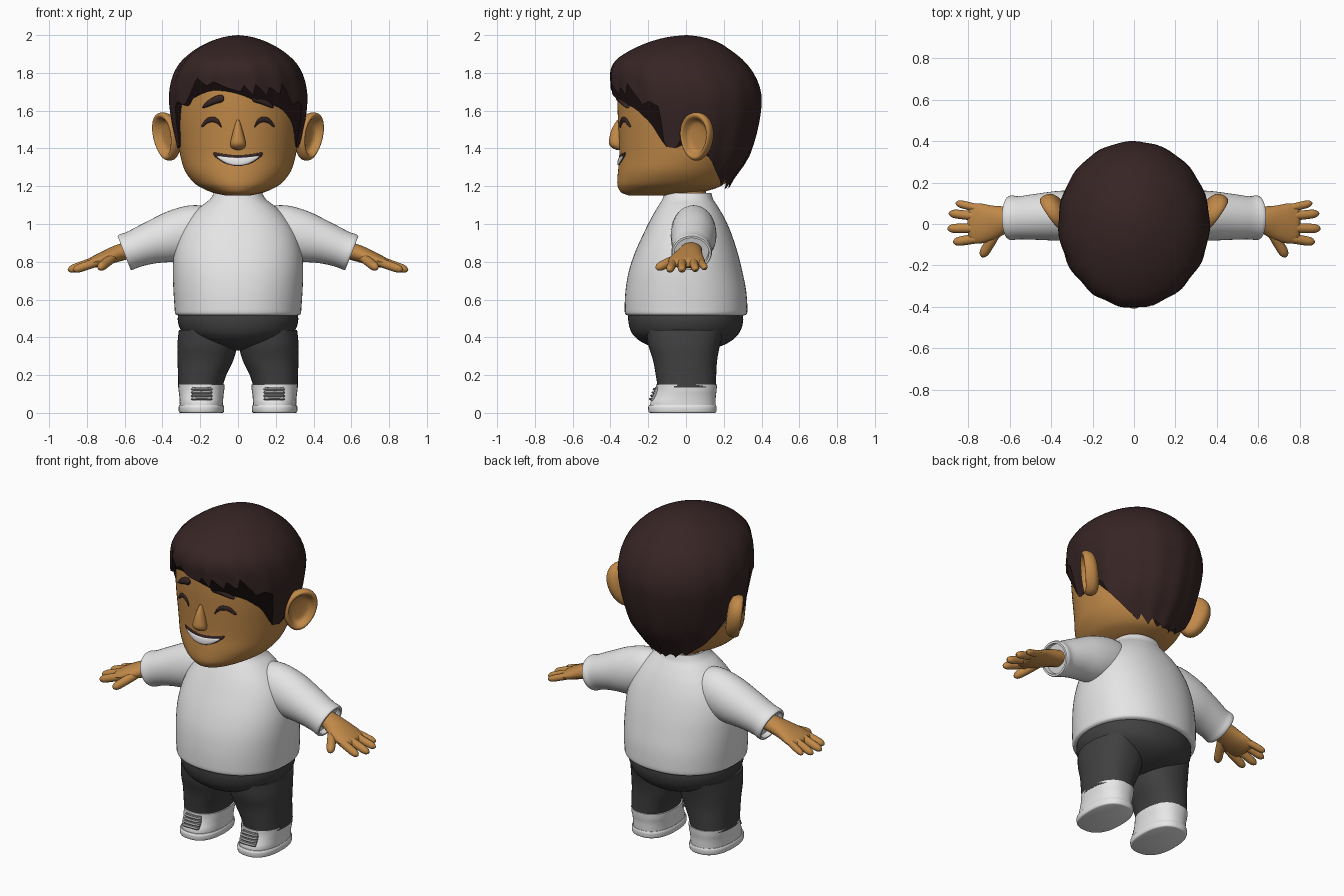
import bpy, bmesh, math
from mathutils import Vector

if "Cube" in bpy.data.objects:
    bpy.data.objects.remove(bpy.data.objects["Cube"])


def material(name, rgb):
    m = bpy.data.materials.new(name)
    m.diffuse_color = (*rgb, 1)
    m.use_nodes = True
    m.node_tree.nodes["Principled BSDF"].inputs["Base Color"].default_value = m.diffuse_color
    return m


SKIN = material("skin", (0.53, 0.25, 0.065))
HAIR = material("dark brown hair", (0.038, 0.018, 0.018))
SHIRT = material("shirt white", (0.78, 0.78, 0.78))
PANTS = material("charcoal cloth", (0.052, 0.052, 0.052))
SHOE = material("shoe white", (0.8, 0.8, 0.8))
LACE = material("lace grey", (0.36, 0.36, 0.36))
TEETH = material("teeth white", (0.85, 0.85, 0.85))


def smooth_rows(rows, steps=4):
    """Catmull-Rom resampling of a table of section values."""
    out = []
    for i in range(len(rows) - 1):
        quad = rows[max(i - 1, 0)], rows[i], rows[i + 1], rows[min(i + 2, len(rows) - 1)]
        for s in range(steps):
            t = s / steps
            out.append([b + 0.5 * t * (c - a + t * (2 * a - 5 * b + 4 * c - d + t * (3 * (b - c) + d - a)))
                        for a, b, c, d in zip(*quad)])
    return out + [list(rows[-1])]


def lookup(rows, z):
    """Linear interpolation in a table sorted by its first value."""
    if z <= rows[0][0]:
        return rows[0]
    for a, b in zip(rows, rows[1:]):
        if z <= b[0]:
            t = (z - a[0]) / max(b[0] - a[0], 1e-9)
            return [p + (q - p) * t for p, q in zip(a, b)]
    return rows[-1]


def skin_rings(name, rings, mat, mirror=False, recess=0, caps=True, solid=0, angle=40):
    """Joins equal rings of points into one surface."""
    bm = bmesh.new()
    loops = [[bm.verts.new(p) for p in r] for r in rings]
    n = len(loops[0])
    for a, b in zip(loops, loops[1:]):
        for i in range(n):
            bm.faces.new((a[i], a[(i + 1) % n], b[(i + 1) % n], b[i]))
    if caps:
        bm.faces.new(loops[0][::-1])
        end = bm.faces.new(loops[-1])
    bmesh.ops.recalc_face_normals(bm, faces=bm.faces[:])
    if recess:
        bmesh.ops.inset_individual(bm, faces=[end], thickness=0.012, depth=0)
        bmesh.ops.inset_individual(bm, faces=[end], thickness=0.001, depth=-recess)
    me = bpy.data.meshes.new(name)
    bm.to_mesh(me)
    bm.free()
    me.shade_smooth()
    me.set_sharp_from_angle(angle=math.radians(angle))
    me.materials.append(mat)
    ob = bpy.data.objects.new(name, me)
    bpy.context.collection.objects.link(ob)
    if solid:
        mod = ob.modifiers.new("thickness", "SOLIDIFY")
        mod.thickness, mod.offset = solid, -1
    if mirror:
        ob.modifiers.new("mirror", "MIRROR").use_mirror_merge = False
    return ob


def power(v, e):
    return math.copysign(abs(v) ** (2 / e), v)


def upright(name, rows, mat, cx=None, e=2, n=48, **kw):
    """Rows: height, half width, front y, back y, optional centre x."""
    rings = []
    for r in smooth_rows(rows):
        z, rx, yf, yb = r[:4]
        x0 = r[4] if len(r) > 4 else (cx or 0)
        rings.append([(x0 + rx * power(math.cos(a), e),
                       (yf + yb) / 2 + (yb - yf) / 2 * power(math.sin(a), e), z)
                      for a in (2 * math.pi * i / n for i in range(n))])
    return skin_rings(name, rings, mat, **kw)


def limb(name, rows, mat, n=24, **kw):
    """Rows: x, y, z, half width across, half thickness."""
    rows = smooth_rows(rows)
    rings = []
    for i, r in enumerate(rows):
        t = Vector(rows[min(i + 1, len(rows) - 1)][:3]) - Vector(rows[max(i - 1, 0)][:3])
        u = t.cross(Vector((0, 0, 1))).normalized()
        v = u.cross(t).normalized()
        rings.append([Vector(r[:3]) + u * r[3] * math.cos(a) + v * r[4] * math.sin(a)
                      for a in (2 * math.pi * k / n for k in range(n))])
    return skin_rings(name, rings, mat, mirror=True, **kw)


# Head and neck
HEAD = [(1.15, .06, -.30, -.10), (1.165, .13, -.34, .06), (1.19, .19, -.358, .16), (1.22, .235, -.364, .21),
        (1.28, .28, -.36, .25), (1.36, .305, -.352, .29), (1.45, .32, -.355, .32), (1.55, .333, -.36, .34),
        (1.65, .335, -.363, .35), (1.75, .325, -.355, .34), (1.84, .27, -.30, .28), (1.92, .15, -.18, .15)]
upright("head", HEAD, SKIN, n=64)
upright("neck", [(1.08, .105, -.09, .11), (1.14, .103, -.09, .105), (1.2, .105, -.09, .11)], SKIN)
FACE = smooth_rows(HEAD)


def face_y(x, z):
    _, rx, yf, yb = lookup(FACE, z)
    return (yf + yb) / 2 - (yb - yf) / 2 * math.sqrt(max(0, 1 - (x / rx) ** 2))


def face_part(name, rows, mat, depth, lift=0, **kw):
    """Rows: x, centre z, half height; a lens lying on the face."""
    rings = []
    for x, z, h in smooth_rows(rows, 6):
        ring = []
        for k in range(16):
            a = math.pi * k / 8
            zz = z + h * math.cos(a)
            ring.append((x, face_y(x, zz) - lift - depth * math.sin(a), zz))
        rings.append(ring)
    skin_rings(name, rings, mat, **kw)


face_part("closed_eye", [(.088, 1.515, .004), (.1, 1.535, .012), (.12, 1.55, .014), (.142, 1.553, .014),
                         (.165, 1.545, .014), (.182, 1.528, .012), (.194, 1.517, .004)], HAIR, .009, mirror=True)
face_part("eyebrow", [(.074, 1.665, .006), (.085, 1.664, .019), (.115, 1.658, .021), (.15, 1.642, .018),
                      (.175, 1.627, .012), (.188, 1.617, .004)], HAIR, .018, mirror=True)
SMILE = [-1, -.9, -.6, -.3, 0, .3, .6, .9, 1]
face_part("mouth", [(.132 * s, 1.336 + .037 * s * s, .004 + .025 * (1 - s * s) ** .7) for s in SMILE], HAIR, .004)
face_part("teeth", [(.112 * s, 1.331 + .027 * s * s, .002 + .018 * (1 - s * s) ** .7) for s in SMILE], TEETH, .005, .003)
upright("nose", [(1.393, .014, -.37, -.33), (1.403, .034, -.39, -.33), (1.425, .041, -.408, -.33),
                 (1.46, .034, -.405, -.33), (1.505, .022, -.392, -.33), (1.55, .008, -.365, -.34)], SKIN, n=24)

# Ears: a domed back, a rolled rim and a hollow bowl
normal = Vector((math.cos(.6), -math.sin(.6), 0))
across = Vector((math.sin(.6), math.cos(.6), 0))
rings = []
for rad, d in smooth_rows([(.15, -.052), (.6, -.048), (.9, -.03), (1, 0), (.95, .025), (.82, .027),
                           (.7, .008), (.55, -.008), (.15, -.012)], 3):
    ring = []
    for k in range(40):
        a = 2 * math.pi * k / 40
        s, h = rad * math.cos(a), rad * math.sin(a)
        ring.append(Vector((.378 + .018 * h, .058, 1.463 + .128 * h)) + normal * d + across * s * .095 * (1 + .15 * h))
    rings.append(ring)
skin_rings("ear", rings, SKIN, mirror=True, angle=60)

# Hair: a cap whose lower edge follows the hairline (angle from the front, height)
CAP = smooth_rows([(1.17, .20, -.3, .215), (1.25, .26, -.33, .26), (1.34, .305, -.36, .325), (1.45, .332, -.375, .365),
                   (1.56, .355, -.385, .39), (1.66, .366, -.392, .40), (1.74, .358, -.40, .385), (1.81, .335, -.402, .35),
                   (1.87, .293, -.37, .30), (1.925, .225, -.285, .23), (1.965, .15, -.19, .165),
                   (1.99, .075, -.095, .085), (2.0, .004, 0, .01)])
FRINGE = [(-52, 1.62), (-44, 1.69), (-38, 1.775), (-27, 1.73), (-22, 1.755), (-9, 1.72), (2, 1.70), (5, 1.735),
          (13, 1.68), (15, 1.74), (25, 1.68), (28, 1.73), (37, 1.68), (40, 1.745), (46, 1.69), (52, 1.64)]
SIDE = [(52, 1.63), (60, 1.65), (68, 1.62), (73, 1.41), (84, 1.40), (87, 1.47), (106, 1.43), (112, 1.36), (121, 1.31),
        (134, 1.25), (146, 1.20), (150, 1.235), (160, 1.185), (164, 1.22), (175, 1.185), (180, 1.20)]
COLS, ROWS = 144, 22
rings = []
for j in range(ROWS + 1):
    ring = []
    for k in range(COLS):
        deg = -180 + 360 * k / COLS
        edge = lookup(FRINGE, deg)[1] if abs(deg) < 52 else lookup(SIDE, abs(deg))[1]
        z = edge + (2.0 - edge) * math.cos(j / ROWS * math.pi / 2)
        _, rx, yf, yb = lookup(CAP, z)
        a, cy = math.radians(deg), (yf + yb) / 2
        # shallow strands that fade out towards the crown
        f = 1 + .012 * (j / ROWS) ** 2 * math.sin(math.radians(deg * 15 + 140 * z))
        ring.append((rx * f * math.sin(a), cy - (yb - yf) / 2 * f * math.cos(a), z))
    rings.append(ring)
rings[0] = [(.002 * math.sin(2 * math.pi * k / COLS), .005 - .002 * math.cos(2 * math.pi * k / COLS), 2.0)
            for k in range(COLS)]
skin_rings("hair", rings[::-1], HAIR, solid=.025)

# Shirt body and sleeves
upright("shirt", [(.515, .315, -.305, .305), (.525, .332, -.322, .322), (.56, .336, -.325, .325), (.65, .342, -.32, .318),
                  (.75, .345, -.303, .298), (.85, .338, -.27, .273), (.95, .31, -.225, .24), (1.03, .26, -.185, .205),
                  (1.09, .20, -.15, .17), (1.125, .155, -.128, .147), (1.15, .135, -.118, .138),
                  (1.165, .128, -.112, .133)], SHIRT, e=2.2, n=64, recess=.02)
limb("sleeve", [(.12, .04, .99, .09, .10), (.22, .04, .968, .115, .135), (.34, .04, .935, .121, .135),
                (.46, .035, .90, .112, .112), (.55, .03, .867, .104, .099), (.59, .03, .852, .108, .1),
                (.603, .03, .847, .103, .096)], SHIRT, n=40, recess=.03)

# Hands
limb("palm", [(.54, .03, .868, .055, .042), (.62, .022, .85, .064, .045), (.69, .008, .825, .085, .04),
              (.745, .003, .805, .097, .033), (.785, .003, .79, .09, .025), (.80, .003, .785, .06, .012)], SKIN)


def digit(name, base, tip, r):
    b, t = Vector(base), Vector(tip)
    rows = [(*b.lerp(t, f), r * w, r * w) for f, w in ((0, 1), (.3, 1.02), (.6, 1), (.8, .95), (.93, .7), (1, .2))]
    limb(name, rows, SKIN, n=16)


digit("little_finger", (.73, .07, .81), (.86, .102, .765), .019)
digit("ring_finger", (.74, .035, .81), (.893, .052, .757), .022)
digit("middle_finger", (.74, -.02, .81), (.90, -.022, .754), .023)
digit("index_finger", (.73, -.065, .805), (.872, -.088, .755), .023)
digit("thumb", (.66, -.03, .825), (.735, -.158, .765), .025)

# Trousers
upright("trouser_seat", [(.33, .05, -.08, .08), (.345, .12, -.16, .16), (.375, .215, -.235, .23), (.42, .29, -.285, .28),
                         (.48, .318, -.305, .302), (.54, .315, -.305, .30)], PANTS, e=2.1)
upright("trouser_leg", [(.135, .117, -.15, .158, .2), (.2, .128, -.16, .16, .19), (.28, .148, -.175, .165, .172),
                        (.36, .158, -.2, .18, .163), (.44, .15, -.21, .2, .163)], PANTS, e=2.3, mirror=True)

# Shoes
upright("shoe_sole", [(0, .112, -.19, .153), (.006, .119, -.198, .16), (.03, .121, -.2, .162), (.042, .116, -.194, .158)],
        SHOE, cx=.194, e=2.4, mirror=True)
upright("shoe_upper", [(.03, .114, -.19, .156), (.06, .115, -.187, .157), (.09, .117, -.172, .158),
                       (.12, .121, -.161, .162), (.15, .123, -.158, .164)], SHOE, cx=.194, e=2.3, mirror=True, recess=.015)
upright("shoe_tongue", [(.065, .05, -.191, -.15), (.09, .052, -.179, -.14), (.115, .052, -.168, -.13),
                        (.138, .048, -.164, -.13)], LACE, cx=.192, e=5, n=32, mirror=True)
for i in range(4):
    z, y = .074 + .017 * i, -.188 + .007 * i
    limb("shoe_lace", [(.138, y + .008, z, .006, .005), (.165, y, z, .008, .006), (.219, y, z, .008, .006),
                       (.246, y + .008, z, .006, .005)], LACE, n=10)
